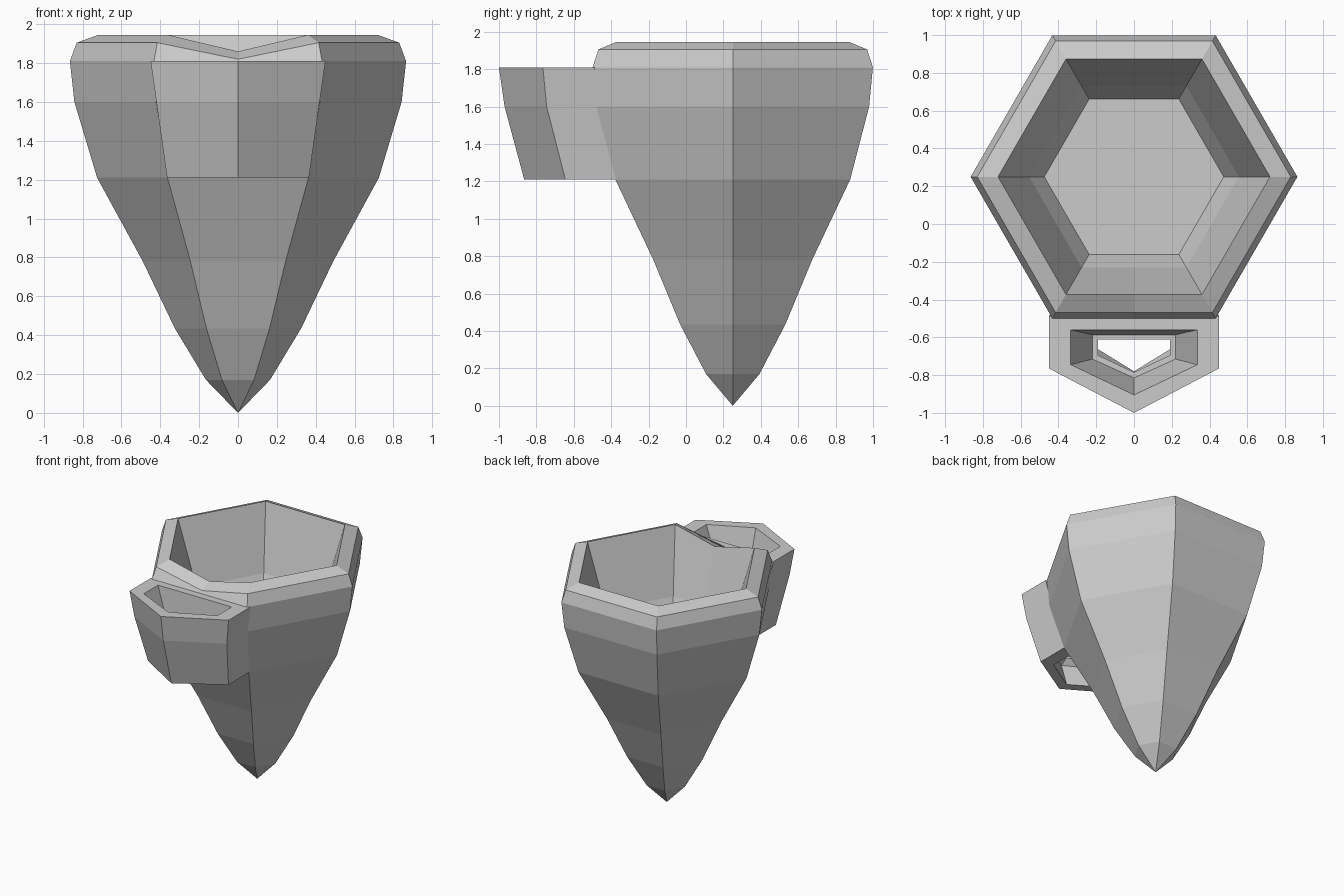
import bpy, bmesh
from math import cos, sin, pi

if "Cube" in bpy.data.objects:
    bpy.data.objects.remove(bpy.data.objects["Cube"])


def loft(name, rings, cap_first=False, cap_last=False, closed=False):
    """Skin a stack of equal-length point rings."""
    bm = bmesh.new()
    loops = [[bm.verts.new(p) for p in r] for r in rings]
    pairs = list(zip(loops, loops[1:]))
    if closed:
        pairs.append((loops[-1], loops[0]))
    for a, b in pairs:
        for i in range(len(a)):
            j = (i + 1) % len(a)
            bm.faces.new((a[i], a[j], b[j], b[i]))
    if cap_first:
        bm.faces.new(loops[0][::-1])
    if cap_last:
        bm.faces.new(loops[-1])
    bmesh.ops.remove_doubles(bm, verts=bm.verts, dist=0.0005)
    bmesh.ops.recalc_face_normals(bm, faces=bm.faces)
    mesh = bpy.data.meshes.new(name)
    bm.to_mesh(mesh)
    bm.free()
    obj = bpy.data.objects.new(name, mesh)
    bpy.context.collection.objects.link(obj)
    return obj


def cup_ring(r, z, dip=0.0):
    """Hexagon with an extra point mid-front that can dip down."""
    pts = [(r * cos(k * pi / 3), 0.25 + r * sin(k * pi / 3), z) for k in range(6)]
    pts.insert(5, (0, 0.25 - r * sin(pi / 3), z - dip))
    return pts


def pocket_ring(w, back, corner, tip, z):
    """Five-sided outline: flat back, pointed front."""
    return [(w, back, z), (-w, back, z), (-w, corner, z), (0, tip, z), (w, corner, z)]


# Pointed hexagonal cup: outside, rim with front notch, inside, floor
cup = [(0, 0), (0.165, 0.17), (0.325, 0.435), (0.49, 0.78), (0.725, 1.21),
       (0.842, 1.6), (0.865, 1.81), (0.83, 1.905, 0.085), (0.72, 1.945, 0.085),
       (0.555, 1.43), (0.475, 1.28)]
loft("hexagonal_cup", [cup_ring(*p) for p in cup], cap_last=True)

# Open front pocket: outside, top rim, funnel, inner lip, lower opening
pocket = [(0.365, -0.36, -0.645, -0.865, 1.21), (0.42, -0.455, -0.745, -0.97, 1.6),
          (0.45, -0.487, -0.765, -1.0, 1.81),
          (0.335, -0.56, -0.745, -0.905, 1.81), (0.22, -0.587, -0.715, -0.815, 1.5),
          (0.19, -0.612, -0.695, -0.785, 1.5), (0.19, -0.612, -0.695, -0.785, 1.44),
          (0.29, -0.5, -0.68, -0.84, 1.4), (0.26, -0.45, -0.62, -0.78, 1.21)]
loft("front_pocket", [pocket_ring(*p) for p in pocket], closed=True)
